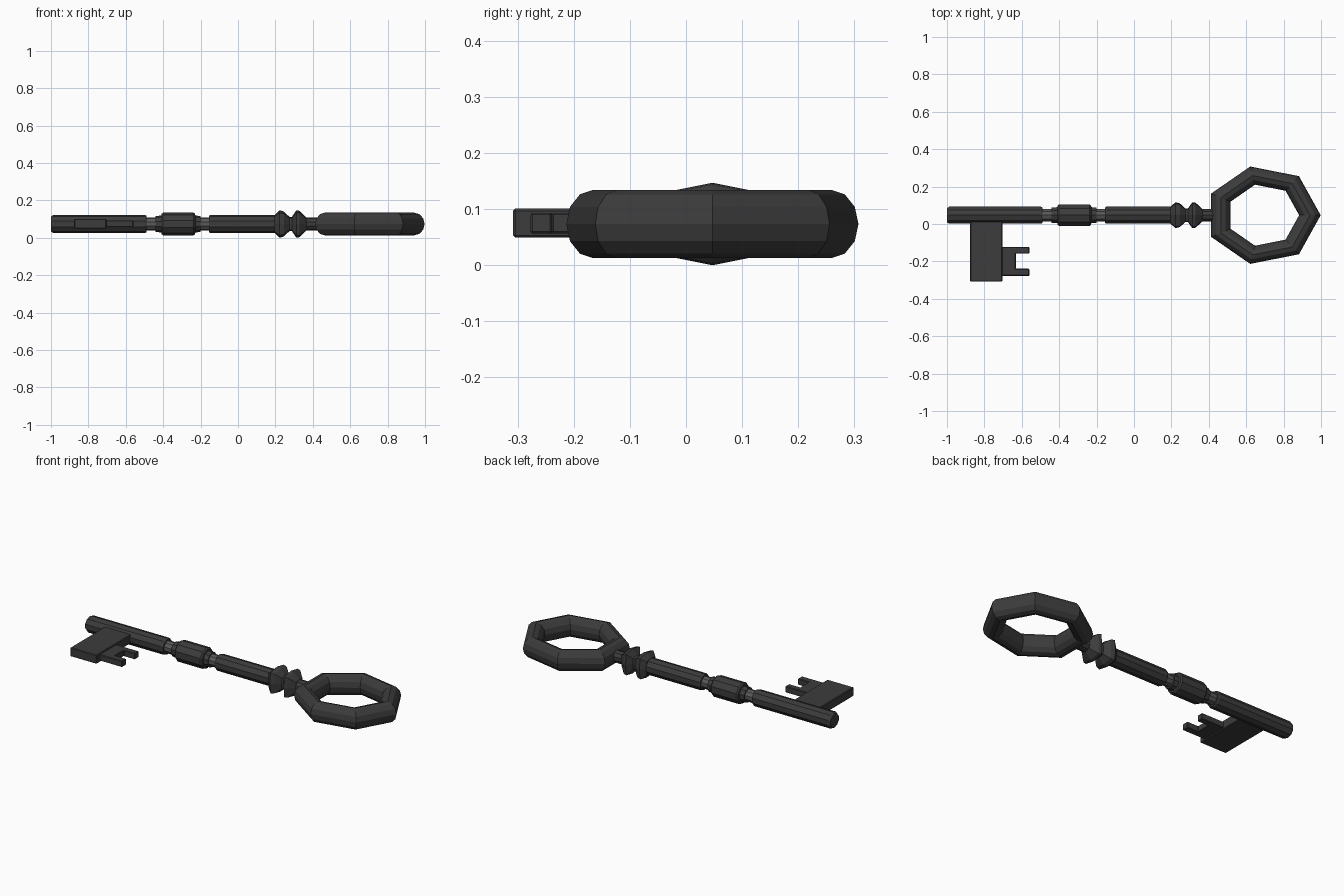
import bpy, bmesh
from math import sin, cos, pi, tau

if "Cube" in bpy.data.objects:
    bpy.data.objects.remove(bpy.data.objects["Cube"])

CY, CZ = 0.047, 0.0735      # shaft axis

def material(name, v):
    m = bpy.data.materials.new(name)
    m.diffuse_color = (v, v, v, 1)
    m.use_nodes = True
    m.node_tree.nodes["Principled BSDF"].inputs["Base Color"].default_value = m.diffuse_color
    return m

DARK = material("dark_iron", 0.045)
LIGHT = material("worn_iron", 0.10)

def finish(name, bm, mat):
    bmesh.ops.recalc_face_normals(bm, faces=bm.faces)
    me = bpy.data.meshes.new(name)
    bm.to_mesh(me)
    bm.free()
    me.materials.append(mat)
    ob = bpy.data.objects.new(name, me)
    bpy.context.collection.objects.link(ob)
    return ob

def bridge(bm, a, b):
    n = len(a)
    for i in range(n):
        bm.faces.new((a[i], a[(i + 1) % n], b[(i + 1) % n], b[i]))

# ten-sided section with a ridge on top, and a squarish one for the collars
ROUND = [(sin(tau * i / 10), cos(tau * i / 10)) for i in range(10)]
SQUARISH = [(0, 1), (.85, .83), (.945, 0), (.85, -.83),
            (0, -1), (-.85, -.83), (-.945, 0), (-.85, .83)]

def turned(name, profile, mat=DARK, section=ROUND):
    """Sweep a section along x through (x, radius) stations."""
    bm = bmesh.new()
    rings = [[bm.verts.new((x, CY + r * u, CZ + r * v)) for u, v in section]
             for x, r in profile]
    for a, b in zip(rings, rings[1:]):
        bridge(bm, a, b)
    bm.faces.new(rings[0])
    bm.faces.new(rings[-1])
    return finish(name, bm, mat)

def plate(name, outline, z0, z1, bevel):
    """Extrude an xy outline between two heights."""
    bm = bmesh.new()
    lo, hi = ([bm.verts.new((x, y, z)) for x, y in outline] for z in (z0, z1))
    bridge(bm, lo, hi)
    bm.faces.new(lo)
    bm.faces.new(hi)
    ob = finish(name, bm, DARK)
    mod = ob.modifiers.new("edge", 'BEVEL')
    mod.width, mod.segments = bevel, 1
    return ob

# shaft
turned("shaft_tip", [(-1, .040), (-.988, .048), (-.498, .048), (-.49, .044)])
turned("shaft_main", [(-.155, .044), (-.148, .048), (.20, .048)])
turned("tip_neck", [(-.50, .035), (-.43, .035)], LIGHT)
turned("middle_neck", [(-.21, .035), (-.145, .035)], LIGHT)
turned("middle_sleeve", [(-.44, .043), (-.41, .045), (-.408, .055), (-.40, .061),
                         (-.238, .061), (-.23, .055), (-.228, .045), (-.20, .043)])

# collars and neck under the bow
turned("collars", [(.195, .048), (.222, .0735), (.245, .067), (.275, .038),
                   (.288, .038), (.312, .0735), (.330, .070), (.366, .035)],
       section=SQUARISH)
turned("bow_neck", [(.35, .035), (.45, .035)])

# bow: seven-sided ring, slightly stretched along x
bm = bmesh.new()
rings = []
for i in range(7):
    a = tau * i / 7
    ring = []
    for j in range(12):
        b = tau * j / 12
        r = .2505 + .0575 * cos(b)
        ring.append(bm.verts.new((.690 + r * cos(a), CY + .867 * r * sin(a),
                                  CZ + .061 * sin(b))))
    rings.append(ring)
for i in range(7):
    bridge(bm, rings[i], rings[(i + 1) % 7])
finish("bow", bm, DARK)

# bit and its forked tooth
plate("bit", [(-.876, .03), (-.876, -.308), (-.704, -.308), (-.704, .03)],
      .049, .101, .004)
plate("bit_fork", [(-.72, -.122), (-.56, -.122), (-.56, -.158), (-.632, -.158),
                   (-.632, -.239), (-.56, -.239), (-.56, -.277), (-.72, -.277)],
      .057, .093, .003)
